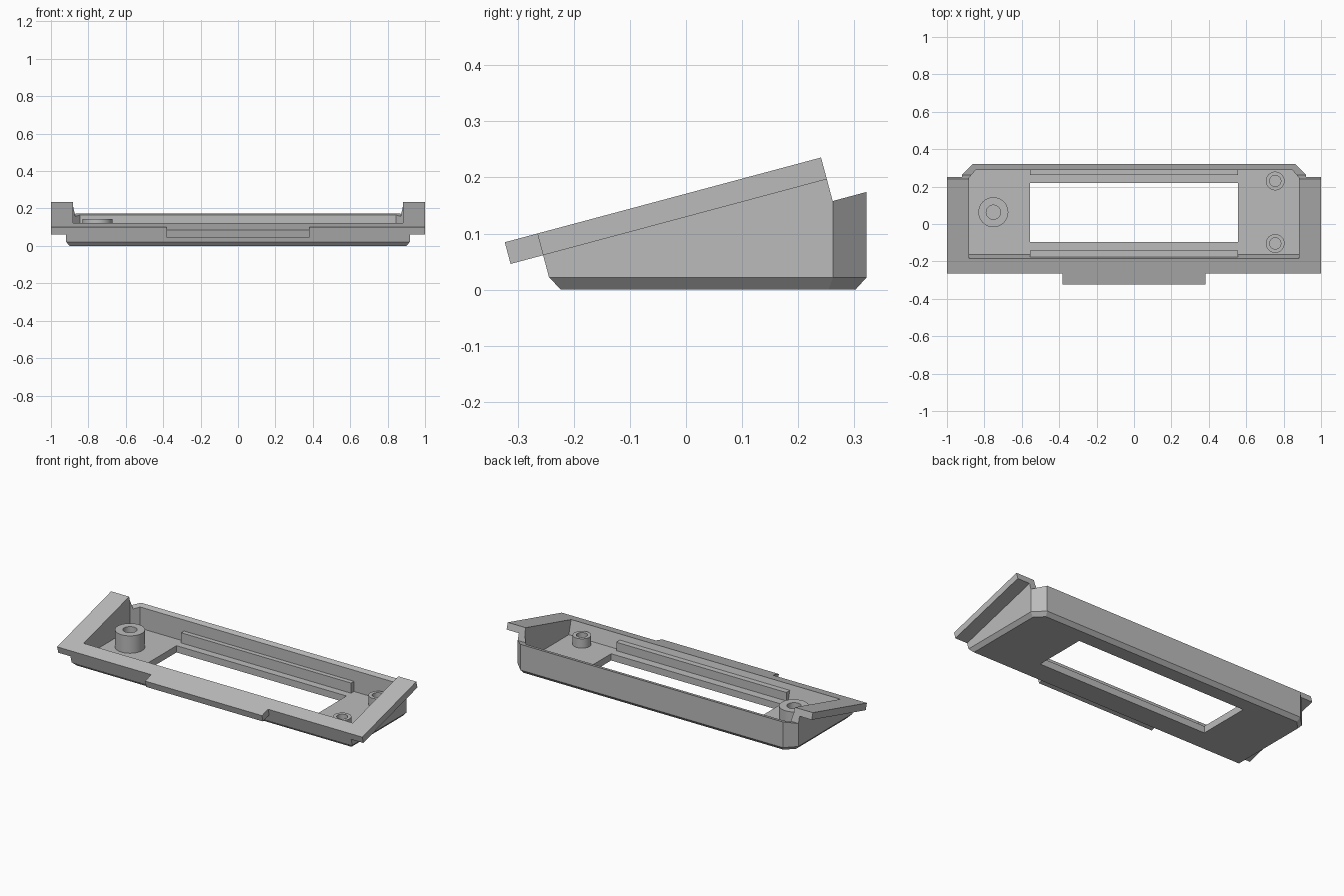
import bpy, bmesh, math
from mathutils import Vector

cube = bpy.data.objects.get("Cube")
if cube:
    bpy.data.objects.remove(cube, do_unlink=True)

grey = bpy.data.materials.new("plain grey")
grey.use_nodes = True
grey.diffuse_color = (0.5, 0.5, 0.5, 1)
grey.node_tree.nodes["Principled BSDF"].inputs["Base Color"].default_value = (0.5, 0.5, 0.5, 1)

TILT = math.radians(15)
SLOPE = math.tan(TILT)
FRONT = Vector((0, -0.265, 0.1))      # top front edge of the sloping rim
ALONG = Vector((0, math.cos(TILT), math.sin(TILT)))
NORMAL = Vector((0, -math.sin(TILT), math.cos(TILT)))
RIM_LENGTH = 0.5235


def finish(name, bm):
    bmesh.ops.recalc_face_normals(bm, faces=bm.faces)
    mesh = bpy.data.meshes.new(name)
    bm.to_mesh(mesh)
    bm.free()
    mesh.materials.append(grey)
    obj = bpy.data.objects.new(name, mesh)
    bpy.context.collection.objects.link(obj)
    return obj


def hull(name, half_points):
    """Convex solid from points, mirrored across x."""
    bm = bmesh.new()
    for x, y, z in half_points:
        for side in (-1, 1):
            bm.verts.new((side * x, y, z))
    bmesh.ops.remove_doubles(bm, verts=bm.verts, dist=0.0005)
    bmesh.ops.convex_hull(bm, input=bm.verts)
    bmesh.ops.dissolve_limit(bm, angle_limit=0.01, verts=bm.verts, edges=bm.edges)
    return finish(name, bm)


def block(name, x, y0, y1, z0, z1):
    return hull(name, [(x, y, z) for y in (y0, y1) for z in (z0, z1)])


def sloped_block(name, x, v0, v1, w0, w1):
    """Block aligned with the sloping rim."""
    points = [FRONT + ALONG * v + NORMAL * w for v in (v0, v1) for w in (w0, w1)]
    return hull(name, [(x, p.y, p.z) for p in points])


def combine(target, other, operation):
    mod = target.modifiers.new(operation, 'BOOLEAN')
    mod.operation, mod.solver, mod.object = operation, 'EXACT', other
    bpy.context.view_layer.objects.active = target
    bpy.ops.object.modifier_apply(modifier=mod.name)
    bpy.data.objects.remove(other, do_unlink=True)


# Tray body: chamfered base, cut rear corners, sloping top
outline = [(0.92, -0.244), (0.92, 0.262), (0.86, 0.322)]
base = [(0.9, -0.223, 0), (0.9, 0.254, 0), (0.852, 0.302, 0)]
lower = [(x, y, 0.022) for x, y in outline]
upper = [(x, y, 0.0225 + (y + 0.244) * SLOPE) for x, y in outline]
tray = hull("tray_shell", base + lower + upper)

# Raised walls, overhanging rim and front tab
combine(tray, sloped_block("wall", 0.92, 0, RIM_LENGTH, -0.0805, -0.02), 'UNION')
combine(tray, sloped_block("rim", 1.0, 0, RIM_LENGTH, -0.04, 0), 'UNION')
combine(tray, sloped_block("tab", 0.383, -0.06, 0.03, -0.04, 0), 'UNION')

# Hollow interior and floor window
FLOOR, TOP = 0.04, 0.4
cavity = [(0.882, -0.163, FLOOR), (0.882, -0.163 - (TOP - FLOOR) * SLOPE, TOP)]
for z in (FLOOR, TOP):
    cavity += [(0.882, 0.247, z), (0.845, 0.29, z)]
combine(tray, hull("cavity", cavity), 'DIFFERENCE')
combine(tray, block("window", 0.557, -0.095, 0.22, -0.1, 0.1), 'DIFFERENCE')

# Ribs along the front and back walls
block("back_rib", 0.557, 0.263, 0.295, 0.035, 0.1)
block("front_rib", 0.557, -0.185, -0.143, 0.035, 0.09)


# Hollow screw posts
def post(name, x, y, outer, inner, top):
    bm = bmesh.new()
    ring = [bm.verts.new((r, 0, z)) for r, z in
            ((inner, FLOOR - 0.005), (outer, FLOOR - 0.005), (outer, top), (inner, top))]
    edges = [bm.edges.new((ring[i], ring[(i + 1) % 4])) for i in range(4)]
    bmesh.ops.spin(bm, geom=ring + edges, cent=(0, 0, 0), axis=(0, 0, 1),
                   angle=math.tau, steps=40, use_merge=True)
    bmesh.ops.remove_doubles(bm, verts=bm.verts, dist=0.0001)
    obj = finish(name, bm)
    obj.location = (x, y, 0)
    bpy.ops.object.select_all(action='DESELECT')
    obj.select_set(True)
    bpy.context.view_layer.objects.active = obj
    bpy.ops.object.shade_smooth_by_angle(angle=math.radians(30))


post("large_post", -0.752, 0.063, 0.08, 0.038, 0.143)
post("small_back_post", 0.755, 0.23, 0.05, 0.03, 0.095)
post("small_front_post", 0.755, -0.104, 0.05, 0.03, 0.095)
